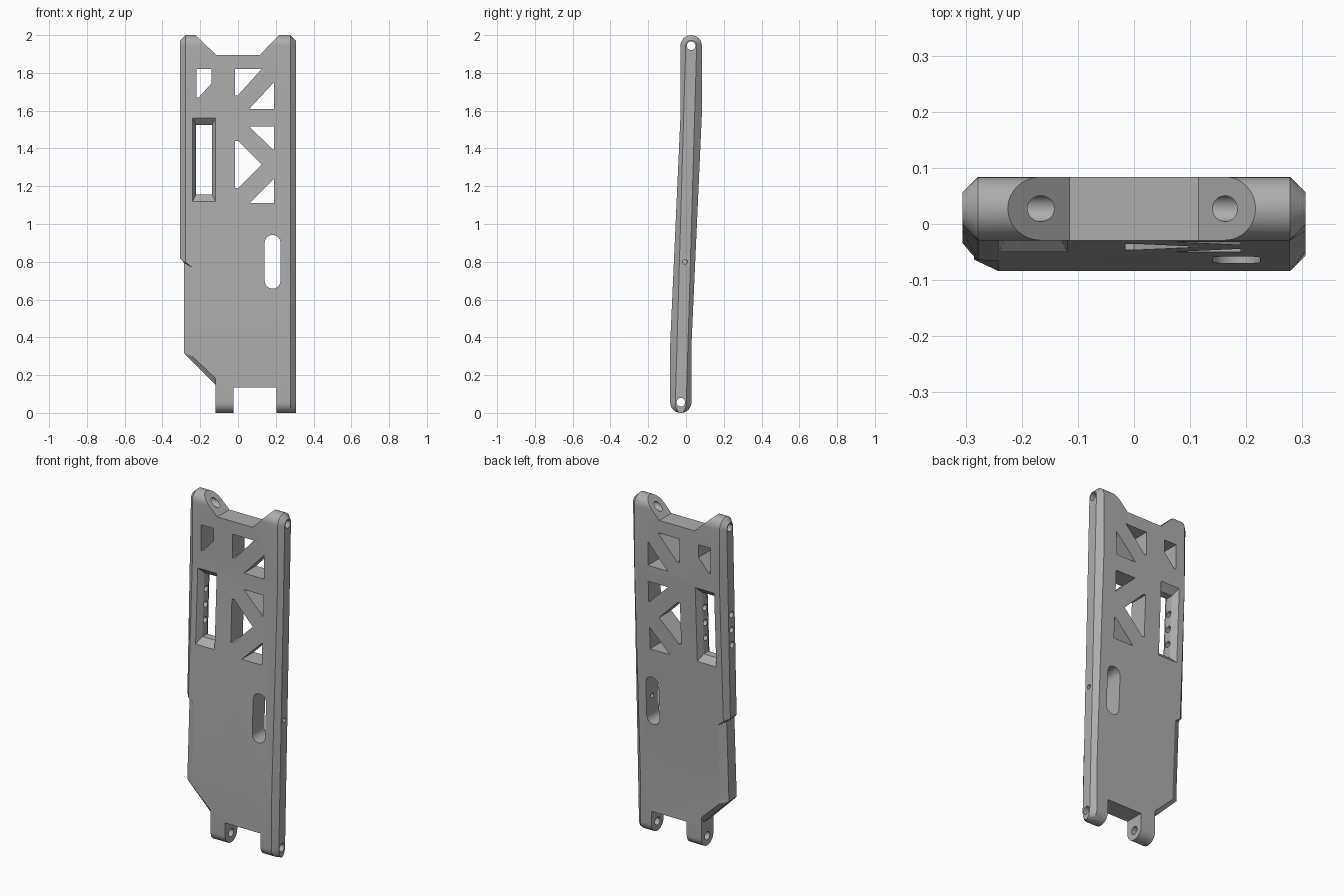
import bpy, bmesh, math

if "Cube" in bpy.data.objects:
    bpy.data.objects.remove(bpy.data.objects["Cube"])

R = 0.0565                 # half thickness of the plate
TOP, BOT = 1.9435, 0.0565  # pivot heights

grey = bpy.data.materials.new("grey")
grey.diffuse_color = (0.42, 0.42, 0.42, 1)
grey.use_nodes = True
grey.node_tree.nodes["Principled BSDF"].inputs["Base Color"].default_value = grey.diffuse_color


def loft(name, rings):
    """Closed solid through a list of equal-length vertex rings."""
    bm = bmesh.new()
    vs = [[bm.verts.new(p) for p in ring] for ring in rings]
    n = len(vs[0])
    bm.faces.new(vs[0])
    bm.faces.new(vs[-1])
    for a, b in zip(vs, vs[1:]):
        for i in range(n):
            j = (i + 1) % n
            bm.faces.new((a[i], a[j], b[j], b[i]))
    bmesh.ops.recalc_face_normals(bm, faces=bm.faces)
    me = bpy.data.meshes.new(name)
    bm.to_mesh(me)
    bm.free()
    ob = bpy.data.objects.new(name, me)
    bpy.context.collection.objects.link(ob)
    return ob


def prism_y(name, pts):
    return loft(name, [[(x, y, z) for x, z in pts] for y in (-0.1, 0.1)])


def bore(name, x0, x1, z, r, n=24):
    ang = [2 * math.pi * i / n for i in range(n)]
    return loft(name, [[(x, r * math.cos(a), z + r * math.sin(a)) for a in ang] for x in (x0, x1)])


def boolean(target, tool, op='DIFFERENCE'):
    m = target.modifiers.new("cut", 'BOOLEAN')
    m.operation, m.object, m.solver = op, tool, 'EXACT'
    bpy.context.view_layer.update()
    dg = bpy.context.evaluated_depsgraph_get()
    me = bpy.data.meshes.new_from_object(target.evaluated_get(dg))
    target.modifiers.clear()
    target.data = me
    bpy.data.objects.remove(tool)


# Rounded plate with chamfered side edges
def capsule(x, ry, r_top, r_bot, n=16):
    pts = []
    for zc, rz, start in ((TOP, r_top, 0), (BOT, r_bot, math.pi)):
        for i in range(n + 1):
            a = start + math.pi * i / n
            pts.append((x, ry * math.cos(a), zc + rz * math.sin(a)))
    return pts


E = 0.029
plate = loft("arm_plate", [capsule(-0.306, E, E, R), capsule(-0.278, R, R, R),
                           capsule(0.278, R, R, R), capsule(0.306, E, E, R)])

# Front outline with ears, lugs and stepped left side
ears = [(0.32, -0.02), (0.32, 2.02), (0.236, 2.02), (0.115, 1.895),
        (-0.115, 1.895), (-0.246, 2.02), (-0.32, 2.02), (-0.32, 0.832)]
lugs = [(-0.12, -0.02), (-0.025, -0.02), (-0.025, 0.135), (0.205, 0.135), (0.205, -0.02)]
side_outer = [(-0.285, 0.795), (-0.285, 0.315), (-0.12, 0.15)]
side_inner = [(-0.234, 0.765), (-0.234, 0.298), (-0.12, 0.19)]
outer, inner = ears + side_outer + lugs, ears + side_inner + lugs
outline = loft("outline", [[(x, y, z) for x, z in p] for y, p in
                           ((-0.06, inner), (-0.036, outer), (0.036, outer), (0.06, inner))])
boolean(plate, outline, 'INTERSECT')

# Truss openings
for pts in ([(-0.22, 1.82), (-0.14, 1.82), (-0.14, 1.745), (-0.208, 1.67), (-0.22, 1.67)],
            [(-0.015, 1.82), (0.125, 1.82), (-0.002, 1.68), (-0.015, 1.68)],
            [(0.19, 1.75), (0.19, 1.61), (0.06, 1.61)],
            [(0.06, 1.515), (0.19, 1.515), (0.19, 1.39)],
            [(-0.015, 1.44), (0, 1.44), (0.125, 1.315), (0, 1.19), (-0.015, 1.19)],
            [(0.19, 1.24), (0.19, 1.11), (0.06, 1.11)]):
    boolean(plate, prism_y("opening", pts))

# Rounded slot
slot = []
for zc, start in ((0.90, 0), (0.70, math.pi)):
    for i in range(13):
        a = start + math.pi * i / 12
        slot.append((0.183 + 0.042 * math.cos(a), zc + 0.042 * math.sin(a)))
boolean(plate, prism_y("slot", slot))


# Tall window flared on both faces
def window(y, grow):
    x, z = 0.042 + grow * 0.55, 0.185 + grow
    return [(-0.18 + sx * x, y, 1.34 + sz * z) for sx, sz in ((-1, -1), (1, -1), (1, 1), (-1, 1))]


boolean(plate, loft("window", [window(-0.064, 0.044), window(-0.022, 0),
                               window(0.022, 0), window(0.064, 0.044)]))

# Pivot bores and small cross holes
boolean(plate, bore("top_pivot", -0.4, 0.4, TOP, 0.023))
boolean(plate, bore("bottom_pivot", -0.4, 0.4, BOT, 0.023))
boolean(plate, bore("slot_pin", 0.18, 0.4, 0.80, 0.013, 16))
for k in (-1, 0, 1):
    boolean(plate, bore("window_pin", -0.4, -0.05 if k is None else -0.18, 1.335 + 0.09 * k, 0.018, 16))
    boolean(plate, bore("window_pin", -0.18, -0.10, 1.335 + 0.09 * k, 0.018, 16))

# Bend the plate: vertical ends with a leaning middle, straight outer sides
bm = bmesh.new()
bm.from_mesh(plate.data)
for z in (1.58, 0.36):
    bmesh.ops.bisect_plane(bm, geom=bm.verts[:] + bm.edges[:] + bm.faces[:],
                           plane_co=(0, 0, z), plane_no=(0, 0, 1))
for v in bm.verts:
    lo, hi = (BOT, TOP) if abs(v.co.x) > 0.295 else (0.36, 1.58)
    t = min(1, max(0, (v.co.z - lo) / (hi - lo)))
    v.co.y += -0.0275 + 0.055 * t
bmesh.ops.recalc_face_normals(bm, faces=bm.faces)
bm.to_mesh(plate.data)
bm.free()

plate.data.materials.clear()
plate.data.materials.append(grey)
bpy.context.view_layer.objects.active = plate
plate.select_set(True)
bpy.ops.object.shade_smooth_by_angle(angle=math.radians(25))
